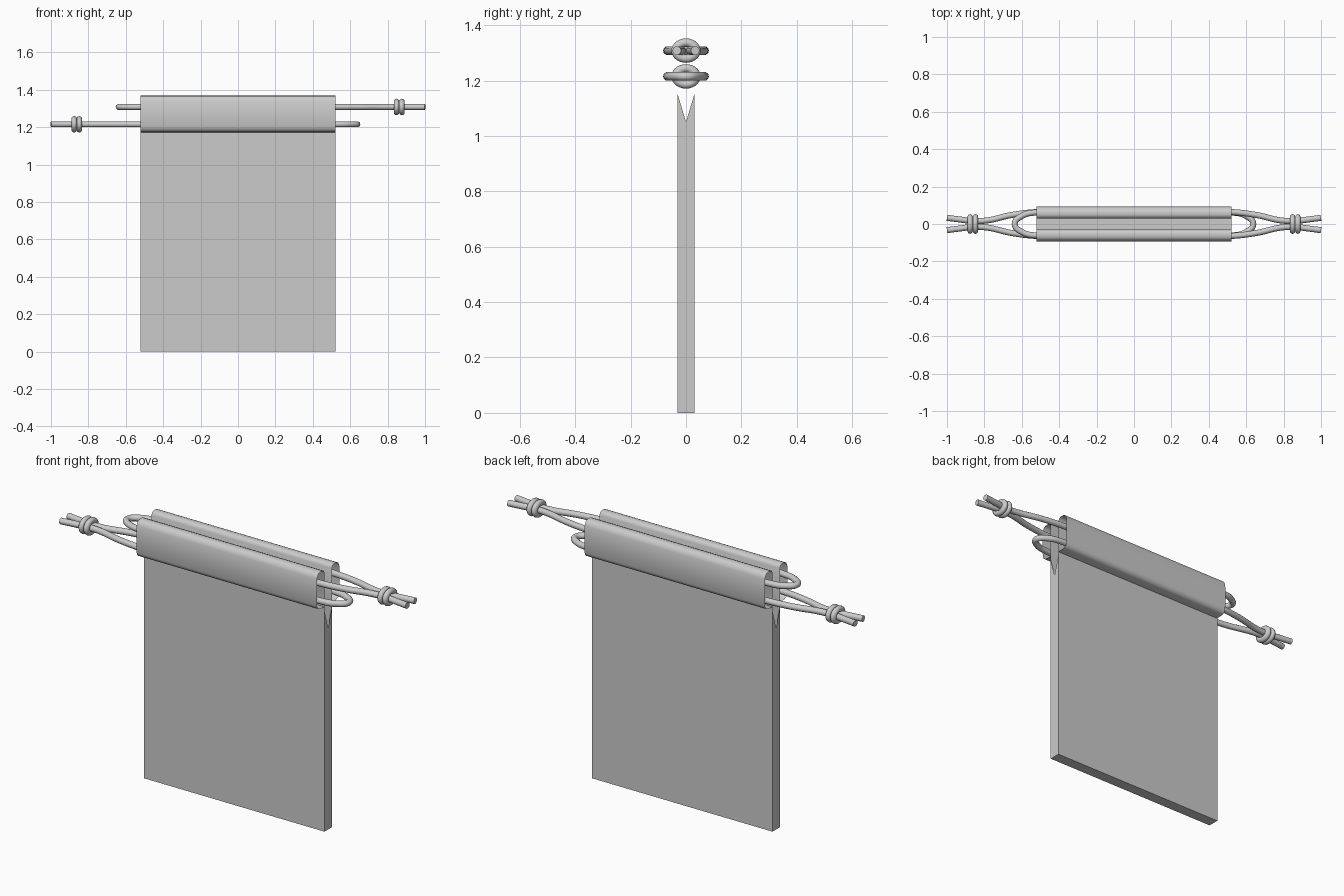
import bpy, bmesh, math

if "Cube" in bpy.data.objects:
    bpy.data.objects.remove(bpy.data.objects["Cube"])

W = 0.52      # half width of the pouch
D = 0.03      # half depth of the pouch


def add_mesh(name, bm, angle=50):
    bmesh.ops.recalc_face_normals(bm, faces=bm.faces)
    me = bpy.data.meshes.new(name)
    bm.to_mesh(me)
    bm.free()
    ob = bpy.data.objects.new(name, me)
    bpy.context.collection.objects.link(ob)
    bpy.ops.object.select_all(action='DESELECT')
    ob.select_set(True)
    bpy.context.view_layer.objects.active = ob
    bpy.ops.object.shade_smooth_by_angle(angle=math.radians(angle))
    return ob


def add_sheet(bm, profile, closed=False):
    """Sweep a (y, z) profile across the full width as a thin sheet."""
    rows = [[bm.verts.new((x, y, z)) for y, z in profile] for x in (-W, W)]
    n = len(profile)
    for i in range(n if closed else n - 1):
        j = (i + 1) % n
        bm.faces.new((rows[0][i], rows[0][j], rows[1][j], rows[1][i]))


# Pouch body: two panels, bottom, and side seams that split in a V near the top
bm = bmesh.new()
add_sheet(bm, [(-D, 1.175), (-D, 1.15), (-D, 0), (0, 0), (D, 0), (D, 1.15), (D, 1.175)])
for x in (-W, W):
    for s in (-1, 1):
        bm.faces.new([bm.verts.new((x, y, z)) for y, z in
                      ((s * D, 0), (s * D, 1.15), (0, 1.05), (0, 0))])
bmesh.ops.remove_doubles(bm, verts=bm.verts, dist=1e-4)
add_mesh("pouch_body", bm)

# Casings: open-ended flat tunnels along the mouth
casing = [(0.03, 1.172), (0.03, 1.35), (0.037, 1.363), (0.05, 1.368), (0.07, 1.367),
          (0.083, 1.36), (0.092, 1.34), (0.094, 1.27), (0.092, 1.2), (0.086, 1.183),
          (0.07, 1.175)]
for name, s in (("front_casing", -1), ("back_casing", 1)):
    bm = bmesh.new()
    add_sheet(bm, [(s * y, z) for y, z in casing], closed=True)
    add_mesh(name, bm)

# Drawstrings: each loops round one side and is knotted on the other
half = [(1.0, 0.033), (0.93, 0.024), (0.86, 0.016), (0.78, 0.02), (0.66, 0.047),
        (0.52, 0.064), (0.3, 0.064), (-0.3, 0.064), (-0.52, 0.062), (-0.595, 0.045)]
path = half + [(-0.638, 0.0)] + [(x, -y) for x, y in reversed(half)]
for side, s, z in (("right", 1, 1.308), ("left", -1, 1.215)):
    cu = bpy.data.curves.new(side + "_drawstring", 'CURVE')
    cu.dimensions = '3D'
    cu.bevel_depth = 0.016
    cu.bevel_resolution = 3
    cu.resolution_u = 6
    cu.use_fill_caps = True
    sp = cu.splines.new('BEZIER')
    sp.bezier_points.add(len(path) - 1)
    for p, (x, y) in zip(sp.bezier_points, path):
        p.co = (s * x, y, z)
        p.handle_left_type = p.handle_right_type = 'AUTO'
    ob = bpy.data.objects.new(side + "_drawstring", cu)
    bpy.context.collection.objects.link(ob)
    bpy.ops.object.select_all(action='DESELECT')
    ob.select_set(True)
    bpy.context.view_layer.objects.active = ob
    bpy.ops.object.convert(target='MESH')
    bpy.ops.object.shade_smooth_by_angle(angle=math.radians(50))

    # Knot: two oval wraps round both strands
    for i, kx in enumerate((0.848, 0.876)):
        bpy.ops.mesh.primitive_torus_add(
            major_radius=0.029, minor_radius=0.015, major_segments=28, minor_segments=12,
            location=(s * kx, 0, z), rotation=(0, math.pi / 2, 0))
        knot = bpy.context.object
        knot.name = f"{side}_knot_wrap_{i + 1}"
        knot.scale = (1, 1.2, 1)
        bpy.ops.object.shade_smooth_by_angle(angle=math.radians(50))
